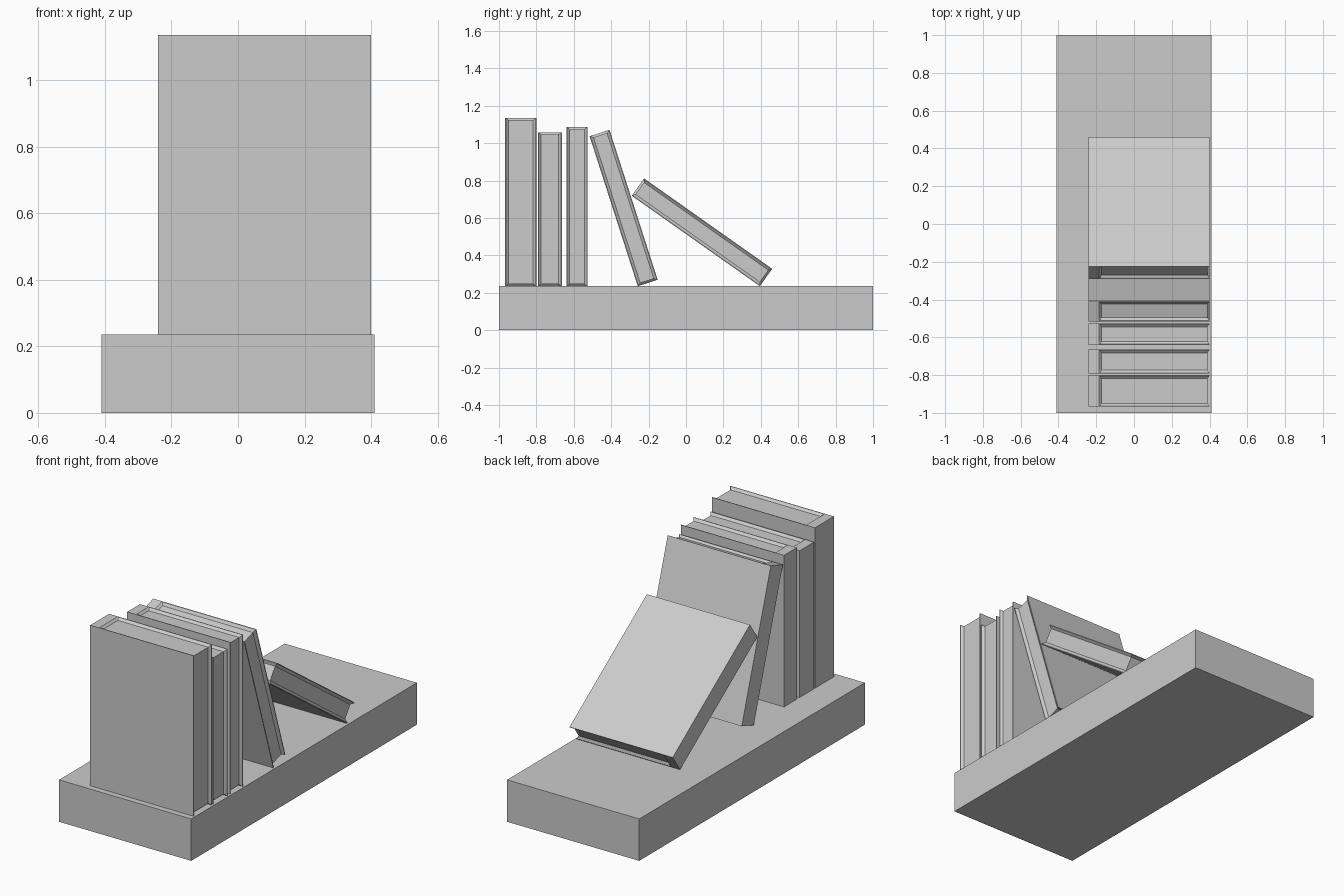
import bpy, bmesh, math

if "Cube" in bpy.data.objects:
    bpy.data.objects.remove(bpy.data.objects["Cube"])

X_SPINE, X_PAGES, X_FORE = -0.24, -0.185, 0.40   # spine back, start of pages, fore edge
RIM, INSET, DEPTH = 0.004, 0.018, 0.012          # cover rim, page inset, page recess


def make_object(name, bm):
    bmesh.ops.recalc_face_normals(bm, faces=bm.faces)
    mesh = bpy.data.meshes.new(name)
    bm.to_mesh(mesh)
    bm.free()
    obj = bpy.data.objects.new(name, mesh)
    bpy.context.collection.objects.link(obj)
    return obj


def outline(height, recess):
    """Side outline of a book; recess sinks the page part, the spine stays full."""
    a = X_PAGES + (0.012 if recess else 0.006)
    half = [(X_SPINE, 0), (X_PAGES, 0), (a, recess), (X_FORE - recess, recess)]
    return half + [(x, height - z) for x, z in reversed(half)]


def book(name, y, z, thick, height, lean=0):
    # loft the outlines from one cover, across the pages, to the other cover
    layers = [(0, 0), (RIM, 0), (INSET, DEPTH),
              (thick - INSET, DEPTH), (thick - RIM, 0), (thick, 0)]
    bm = bmesh.new()
    rings = [[bm.verts.new((px, ly, pz)) for px, pz in outline(height, r)]
             for ly, r in layers]
    for r0, r1 in zip(rings, rings[1:]):
        for i in range(8):
            j = (i + 1) % 8
            bm.faces.new((r0[i], r0[j], r1[j], r1[i]))
    bm.faces.new(rings[0])
    bm.faces.new(rings[-1])
    obj = make_object(name, bm)
    obj.location = (0, y, z)
    obj.rotation_euler.x = math.radians(lean)
    return obj


# shelf board
H = 0.235
bm = bmesh.new()
bmesh.ops.create_cube(bm, size=1)
bmesh.ops.scale(bm, vec=(0.82, 2, H), verts=bm.verts)
bmesh.ops.translate(bm, vec=(0, 0, H / 2), verts=bm.verts)
make_object("shelf", bm)

# upright and leaning books: y, thickness, height, lean
for i, (y, t, h, lean) in enumerate([
        (-0.967, 0.167, 0.90, 0),
        (-0.792, 0.128, 0.823, 0),
        (-0.64, 0.114, 0.85, 0),
        (-0.258, 0.112, 0.842, 17.8),
        (0.395, 0.114, 0.838, 54.8)]):
    book(f"book_{i + 1}", y, H, t, h, lean)
